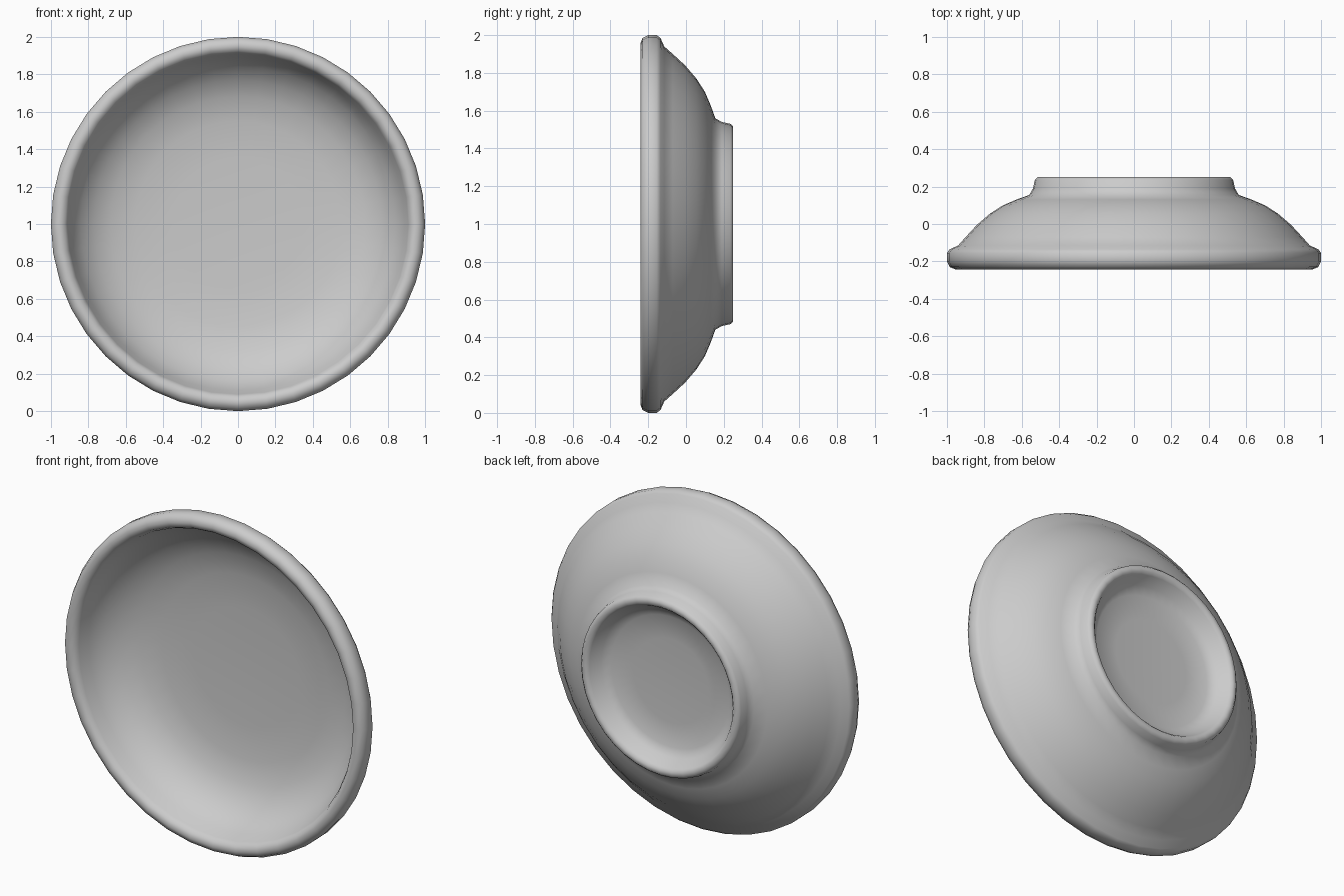
import bpy, bmesh, math

if "Cube" in bpy.data.objects:
    bpy.data.objects.remove(bpy.data.objects["Cube"])

# Closed bowl profile as (radius, y), from back centre over the rim to inside centre
profile = [
    (0, 0.14), (0.25, 0.14), (0.39, 0.15), (0.44, 0.175), (0.475, 0.235),
    (0.49, 0.25), (0.515, 0.25), (0.53, 0.235), (0.54, 0.19), (0.56, 0.155),
    (0.63, 0.13), (0.70, 0.10), (0.77, 0.055), (0.84, -0.005), (0.90, -0.07),
    (0.94, -0.115), (0.985, -0.135), (1.0, -0.155), (1.0, -0.20),
    (0.985, -0.23), (0.955, -0.242), (0.925, -0.232), (0.91, -0.205),
    (0.89, -0.14), (0.84, -0.065), (0.77, -0.005), (0.68, 0.04),
    (0.55, 0.068), (0.35, 0.08), (0, 0.083),
]

# Lathe the profile around the y axis
bm = bmesh.new()
verts = [bm.verts.new((r, y, 0)) for r, y in profile]
edges = [bm.edges.new(pair) for pair in zip(verts, verts[1:])]
bmesh.ops.spin(bm, geom=verts + edges, cent=(0, 0, 0), axis=(0, 1, 0),
               angle=2 * math.pi, steps=40, use_merge=True)
bmesh.ops.remove_doubles(bm, verts=bm.verts, dist=0.0005)
bmesh.ops.recalc_face_normals(bm, faces=bm.faces)
bmesh.ops.translate(bm, verts=bm.verts, vec=(0, 0, 1))
for face in bm.faces:
    face.smooth = True

mesh = bpy.data.meshes.new("bowl")
bm.to_mesh(mesh)
bm.free()
bowl = bpy.data.objects.new("bowl", mesh)
bpy.context.collection.objects.link(bowl)
